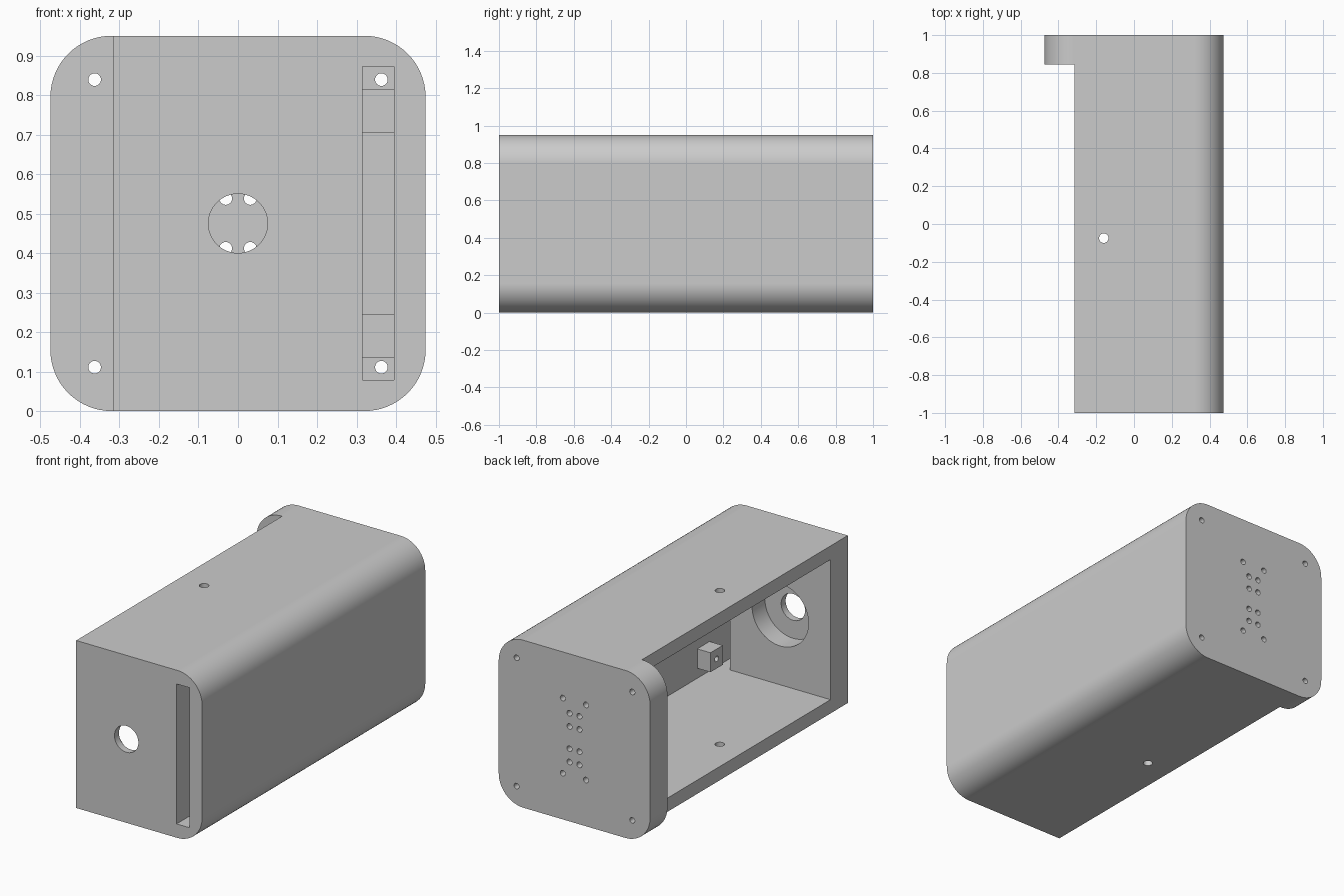
import bpy, bmesh, math
from mathutils import Matrix, Vector

if "Cube" in bpy.data.objects:
    bpy.data.objects.remove(bpy.data.objects["Cube"], do_unlink=True)

grey = bpy.data.materials.new("plain_grey")
grey.use_nodes = True
COLOUR = (0.6, 0.6, 0.6, 1)
grey.diffuse_color = COLOUR
grey.node_tree.nodes["Principled BSDF"].inputs["Base Color"].default_value = COLOUR

HALF, HEIGHT, RADIUS = 0.475, 0.95, 0.155
MID = HEIGHT / 2
OPEN_X = -0.315          # open side of the housing
WALL_Y = 0.845           # inner faces of the end walls
LOW, HIGH = 0.078, 0.872  # cavity floor and ceiling
DEEP_X = 0.395           # cavity far wall
PIN = 0.016              # screw hole radius


def finish(name, bm):
    bmesh.ops.recalc_face_normals(bm, faces=bm.faces)
    mesh = bpy.data.meshes.new(name)
    bm.to_mesh(mesh)
    bm.free()
    mesh.materials.append(grey)
    obj = bpy.data.objects.new(name, mesh)
    bpy.context.collection.objects.link(obj)
    return obj


def add_box(bm, low, high):
    low, high = Vector(low), Vector(high)
    size = Matrix.Diagonal((*(high - low), 1))
    bmesh.ops.create_cube(bm, size=1, matrix=Matrix.Translation((low + high) / 2) @ size)


def add_rod(bm, centre, axis, radius, length, sides=32):
    turn = Vector((0, 0, 1)).rotation_difference(Vector(axis)).to_matrix().to_4x4()
    bmesh.ops.create_cone(bm, cap_ends=True, segments=sides, radius1=radius, radius2=radius,
                          depth=length, matrix=Matrix.Translation(centre) @ turn)


def activate(obj):
    bpy.ops.object.select_all(action="DESELECT")
    obj.select_set(True)
    bpy.context.view_layer.objects.active = obj


def cut(obj, bm):
    cutter = finish("cutter", bm)
    cutter.hide_render = True
    activate(obj)
    mod = obj.modifiers.new("cut", "BOOLEAN")
    mod.operation, mod.solver, mod.object = "DIFFERENCE", "EXACT", cutter
    bpy.ops.object.modifier_apply(modifier=mod.name)
    bpy.data.objects.remove(cutter, do_unlink=True)


# Housing: rounded square drawn out from front to back
bm = bmesh.new()
STEPS = 16
outline = []
for quarter in range(4):
    mid_angle = math.radians(45 + 90 * quarter)
    cx = math.copysign(HALF - RADIUS, math.cos(mid_angle))
    cz = MID + math.copysign(MID - RADIUS, math.sin(mid_angle))
    for i in range(STEPS + 1):
        a = math.pi / 2 * (quarter + i / STEPS)
        outline.append(bm.verts.new((cx + RADIUS * math.cos(a), -1, cz + RADIUS * math.sin(a))))
front = bm.faces.new(outline)
swept = bmesh.ops.extrude_face_region(bm, geom=[front])["geom"]
bmesh.ops.translate(bm, verts=[v for v in swept if isinstance(v, bmesh.types.BMVert)], vec=(0, 2, 0))
housing = finish("housing", bm)

# Open side, cavity and front slot
for low, high in (
    ((-1, -2, -1), (OPEN_X, WALL_Y, 2)),
    ((-1, -WALL_Y, LOW), (DEEP_X, WALL_Y, HIGH)),
    ((0.315, -2, LOW), (DEEP_X, -0.8, HIGH)),
):
    bm = bmesh.new()
    add_box(bm, low, high)
    cut(housing, bm)

# Front opening with a wide recess behind it
for radius, start in ((0.075, -1.1), (0.177, -0.96)):
    bm = bmesh.new()
    length = -0.8 - start
    add_rod(bm, (0, start + length / 2, MID), (0, 1, 0), radius, length, 64)
    cut(housing, bm)

# Screw and wire holes in the back plate, fastening holes in top and bottom
bm = bmesh.new()
for x, dz in ((0.363, 0.364), (0.073, 0.213), (0.031, 0.138), (0.031, 0.063)):
    for sx in (-1, 1):
        for sz in (-1, 1):
            add_rod(bm, (sx * x, 0.92, MID + sz * dz), (0, 1, 0), PIN, 0.3, 24)
add_rod(bm, (-0.16, -0.075, MID), (0, 0, 1), 0.025, 1.2)
cut(housing, bm)

activate(housing)
bpy.ops.object.shade_smooth_by_angle(angle=math.radians(30))
housing.modifiers.new("even_shading", "WEIGHTED_NORMAL").keep_sharp = True

# Mounting blocks on the far wall, each with a screw hole
for row, y in (("front", -0.72), ("rear", -0.045)):
    for level, z in (("lower", 0.19), ("upper", 0.76)):
        bm = bmesh.new()
        add_box(bm, (0.312, y - 0.055, z - 0.055), (DEEP_X, y + 0.055, z + 0.055))
        block = finish(f"{row}_{level}_mounting_block", bm)
        bm = bmesh.new()
        add_rod(bm, (0.33, y, z), (1, 0, 0), PIN, 0.1, 24)
        cut(block, bm)
